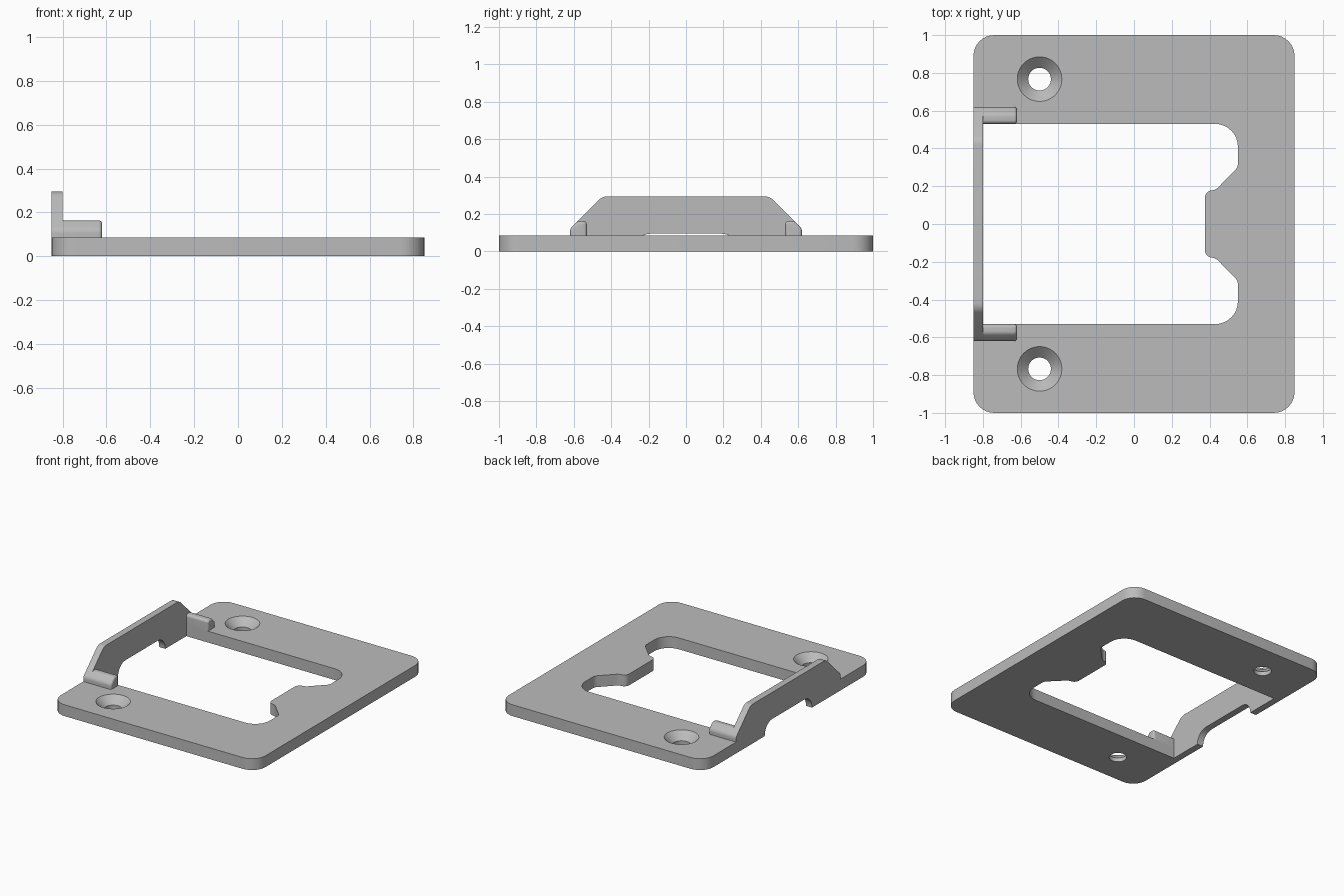
import bpy, bmesh, math
from mathutils import Vector

cube = bpy.data.objects.get("Cube")
if cube:
    bpy.data.objects.remove(cube)

grey = bpy.data.materials.new("plain_grey")
grey.use_nodes = True
grey.diffuse_color = (0.5, 0.5, 0.5, 1)
grey.node_tree.nodes["Principled BSDF"].inputs["Base Color"].default_value = (0.5, 0.5, 0.5, 1)

THICK = 0.085       # plate thickness
EDGE = -0.85        # outer face of the wall
INNER = -0.8        # inner face of the wall
OPEN = 0.53         # half width of the opening


def rounded(corners, steps=8):
    """Closed 2D outline from (u, v, radius) corners."""
    out = []
    n = len(corners)
    for i, (u, v, r) in enumerate(corners):
        p = Vector((u, v))
        if r == 0:
            out.append(p)
            continue
        a = (Vector(corners[i - 1][:2]) - p).normalized()
        b = (Vector(corners[(i + 1) % n][:2]) - p).normalized()
        half = a.angle(b) / 2
        centre = p + (a + b).normalized() * r / math.sin(half)
        start = p + a * r / math.tan(half) - centre
        end = p + b * r / math.tan(half) - centre
        for k in range(steps + 1):
            t = k / steps
            sweep = math.pi - 2 * half
            w0 = math.sin((1 - t) * sweep) / math.sin(sweep)
            w1 = math.sin(t * sweep) / math.sin(sweep)
            out.append(centre + start * w0 + end * w1)
    return out


def mirrored(half):
    """Add the other half of a corner list, mirrored in u."""
    return half + [(-u, v, r) for u, v, r in reversed(half)]


def finish(name, bm):
    bmesh.ops.recalc_face_normals(bm, faces=bm.faces)
    mesh = bpy.data.meshes.new(name)
    bm.to_mesh(mesh)
    bm.free()
    mesh.materials.append(grey)
    obj = bpy.data.objects.new(name, mesh)
    bpy.context.collection.objects.link(obj)
    return obj


def prism(outline, to_3d, shift):
    """Extrude a 2D outline placed by to_3d along shift."""
    bm = bmesh.new()
    face = bm.faces.new([bm.verts.new(to_3d(p)) for p in outline])
    ext = bmesh.ops.extrude_face_region(bm, geom=[face], use_keep_orig=True)
    moved = [g for g in ext["geom"] if isinstance(g, bmesh.types.BMVert)]
    bmesh.ops.translate(bm, verts=moved, vec=shift)
    return bm


# Base plate: C shaped outline with a notched opening, corners as (y, x)
half_plate = [(-0.178, 0.375, 0.04), (-0.178, 0.43, 0.05), (-0.3, 0.55, 0.05),
              (-OPEN, 0.55, 0.12), (-OPEN, EDGE, 0),
              (-1, EDGE, 0.11), (-1, 0.85, 0.11)]
plate = finish("base_plate", prism(rounded(mirrored(half_plate)),
               lambda p: (p.y, p.x, 0), (0, 0, THICK)))

# Countersunk screw holes
cutters = []
for side in (-1, 1):
    bm = bmesh.new()
    rings = []
    for r, z in ((0.06, -0.05), (0.06, 0.03), (0.118, THICK), (0.118, 0.15)):
        rings.append([bm.verts.new((-0.5 + r * math.cos(k * math.tau / 48),
                                    side * 0.767 + r * math.sin(k * math.tau / 48), z))
                      for k in range(48)])
    for low, high in zip(rings, rings[1:]):
        for k in range(48):
            bm.faces.new((low[k - 1], low[k], high[k], high[k - 1]))
    bm.faces.new(rings[0])
    bm.faces.new(rings[-1])
    cutter = finish("screw_hole_cutter", bm)
    cutter.hide_render = True
    cutters.append(cutter)
    mod = plate.modifiers.new("screw_hole", "BOOLEAN")
    mod.operation = "DIFFERENCE"
    mod.solver = "EXACT"
    mod.object = cutter
graph = bpy.context.evaluated_depsgraph_get()
cut_mesh = bpy.data.meshes.new_from_object(plate.evaluated_get(graph))
plate.modifiers.clear()
plate.data = cut_mesh
for cutter in cutters:
    bpy.data.objects.remove(cutter)

# End wall: sloped shoulders above the plate, arched notch below, corners as (y, z)
half_wall = [(-0.28, 0, 0), (-OPEN, 0, 0), (-OPEN, THICK, 0), (-0.62, THICK, 0),
             (-0.62, 0.122, 0.04), (-0.447, 0.295, 0.07)]
notch = [(-0.28, 0.095, 0.09)]
wall_corners = notch + half_wall + [(-u, v, r) for u, v, r in reversed(notch + half_wall)]
wall = finish("end_wall", prism(rounded(wall_corners),
              lambda p: (EDGE, p.x, p.y), (INNER - EDGE, 0, 0)))

# Guide lips beside the opening, with softened free ends
lips = []
for side, name in ((-1, "right_guide_lip"), (1, "left_guide_lip")):
    section = rounded([(OPEN, THICK, 0), (0.62, THICK, 0), (0.62, 0.122, 0.04),
                       (0.579, 0.163, 0.03), (OPEN, 0.163, 0.02)])
    bm = prism(section, lambda p: (INNER, side * p.x, p.y), (0.18, 0, 0))
    ends = [e for e in bm.edges
            if all(v.co.x > -0.63 for v in e.verts)
            and any(v.co.z > THICK + 0.001 for v in e.verts)]
    bmesh.ops.bevel(bm, geom=ends, offset=0.015, segments=4, profile=0.5,
                    affect="EDGES", clamp_overlap=True)
    lips.append(finish(name, bm))

# Smooth shading on the rounded parts, sharp edges kept
bpy.ops.object.select_all(action="DESELECT")
for obj in [plate, wall] + lips:
    obj.select_set(True)
bpy.context.view_layer.objects.active = plate
bpy.ops.object.shade_smooth_by_angle(angle=math.radians(30))
